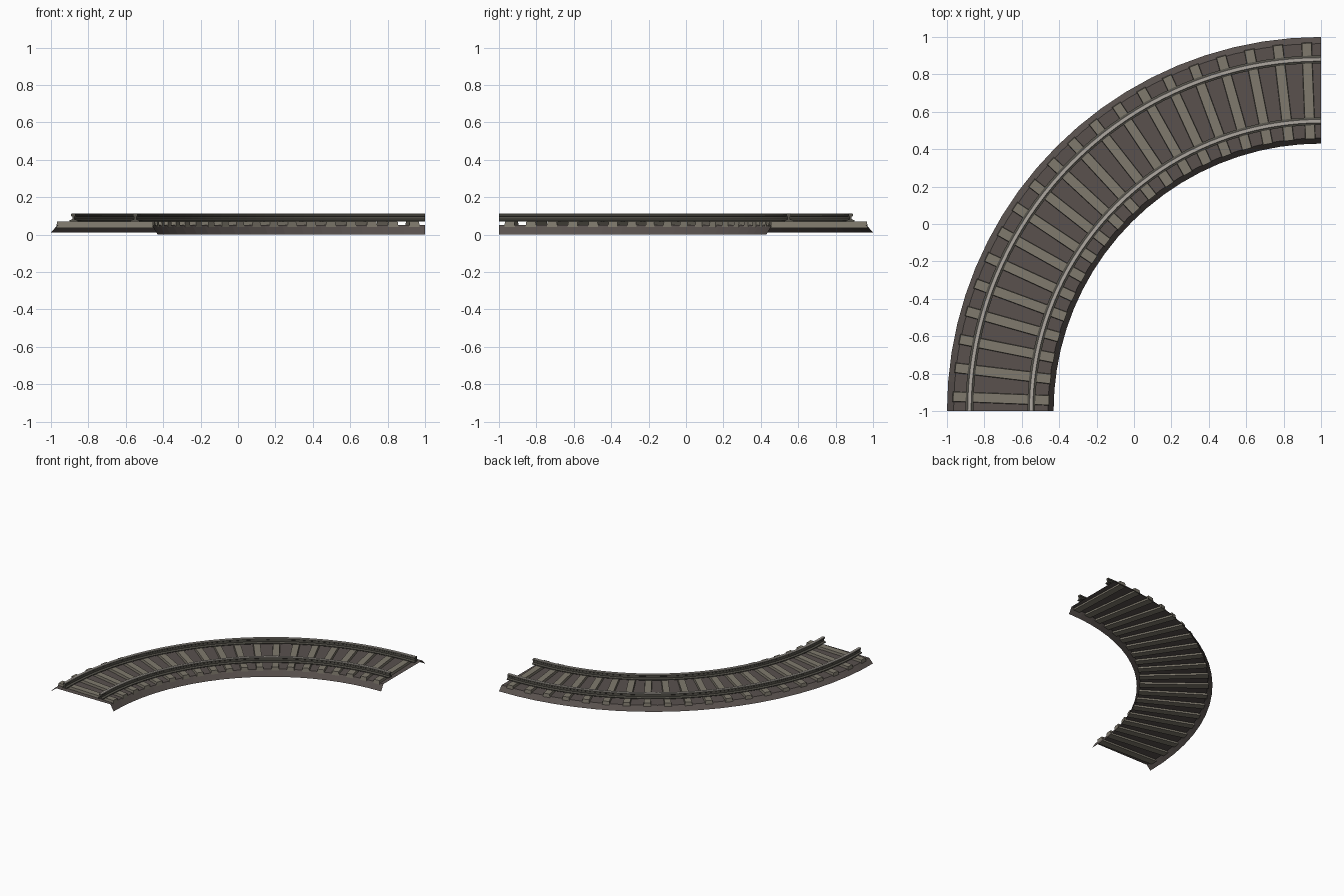
import bpy, bmesh, math
from mathutils import Matrix, Vector

if "Cube" in bpy.data.objects:
    bpy.data.objects.remove(bpy.data.objects["Cube"])

CENTRE = Vector((1.0, -1.0, 0.0))   # centre of the quarter-circle curve


def material(name, rgb):
    m = bpy.data.materials.new(name)
    m.diffuse_color = (*rgb, 1.0)
    m.use_nodes = True
    m.node_tree.nodes["Principled BSDF"].inputs["Base Color"].default_value = m.diffuse_color
    return m


ballast_brown = material("ballast brown", (0.100, 0.083, 0.076))
sleeper_grey = material("weathered sleeper", (0.215, 0.195, 0.155))
rail_dark = material("dark rail steel", (0.085, 0.080, 0.065))
rail_bright = material("worn rail top", (0.42, 0.39, 0.35))


def make_object(name, bm, mats):
    mesh = bpy.data.meshes.new(name)
    bm.to_mesh(mesh)
    bm.free()
    for m in mats:
        mesh.materials.append(m)
    ob = bpy.data.objects.new(name, mesh)
    bpy.context.collection.objects.link(ob)
    return ob


def sweep(name, profile, steps, mats, closed, rule=None):
    """Sweep a (radius, height) profile through the 90 degree curve."""
    bm = bmesh.new()
    rings = []
    for i in range(steps + 1):
        a = math.pi / 2 * (1 + i / steps)
        rings.append([bm.verts.new(CENTRE + Vector((r * math.cos(a), r * math.sin(a), z)))
                      for r, z in profile])
    n = len(profile)
    for p, q in zip(rings, rings[1:]):
        for j in range(n if closed else n - 1):
            k = (j + 1) % n
            # profile runs so that this winding faces outward
            f = bm.faces.new((p[j], p[k], q[k], q[j]))
            if rule:
                f.material_index = rule(j)
    if closed:
        bm.faces.new(rings[0][::-1])
        bm.faces.new(rings[-1])
        bmesh.ops.recalc_face_normals(bm, faces=bm.faces)
    return make_object(name, bm, mats)


# Ballast bed: open sheet with a sloping skirt on both edges
sweep("ballast_bed", [(1.43, 0.0), (1.46, 0.05), (1.965, 0.05), (2.0, 0.012)],
      20, [ballast_brown], closed=False)

# Rails: I-section, with a bright running surface
HALF = [(0.021, 0.070), (0.021, 0.076), (0.006, 0.082),
        (0.006, 0.096), (0.012, 0.100), (0.012, 0.110), (0.009, 0.113)]
for name, radius in (("inner_rail", 1.55), ("outer_rail", 1.88)):
    profile = [(radius + w, z) for w, z in HALF] + [(radius - w, z) for w, z in reversed(HALF)]
    top_edge = len(HALF) - 1
    sweep(name, profile, 40, [rail_dark, rail_bright], closed=True,
          rule=lambda j: 1 if abs(j - top_edge) <= 1 else 0)

# Sleepers: blocks set radially, with slightly narrowed tops
bm = bmesh.new()
COUNT = 20
for i in range(COUNT):
    a = math.pi / 2 * (1 + (i + 0.5) / COUNT)
    place = Matrix.Translation(CENTRE) @ Matrix.Rotation(a, 4, 'Z')
    block = bmesh.ops.create_cube(bm, size=1.0)["verts"]
    for v in block:
        taper = 0.004 if v.co.z > 0 else 0.0
        v.co.x = 1.712 + math.copysign(0.26 - taper, v.co.x)
        v.co.y = math.copysign(0.029 - taper, v.co.y)
        v.co.z = 0.070 if v.co.z > 0 else 0.035
        v.co = place @ v.co
make_object("sleepers", bm, [sleeper_grey])
